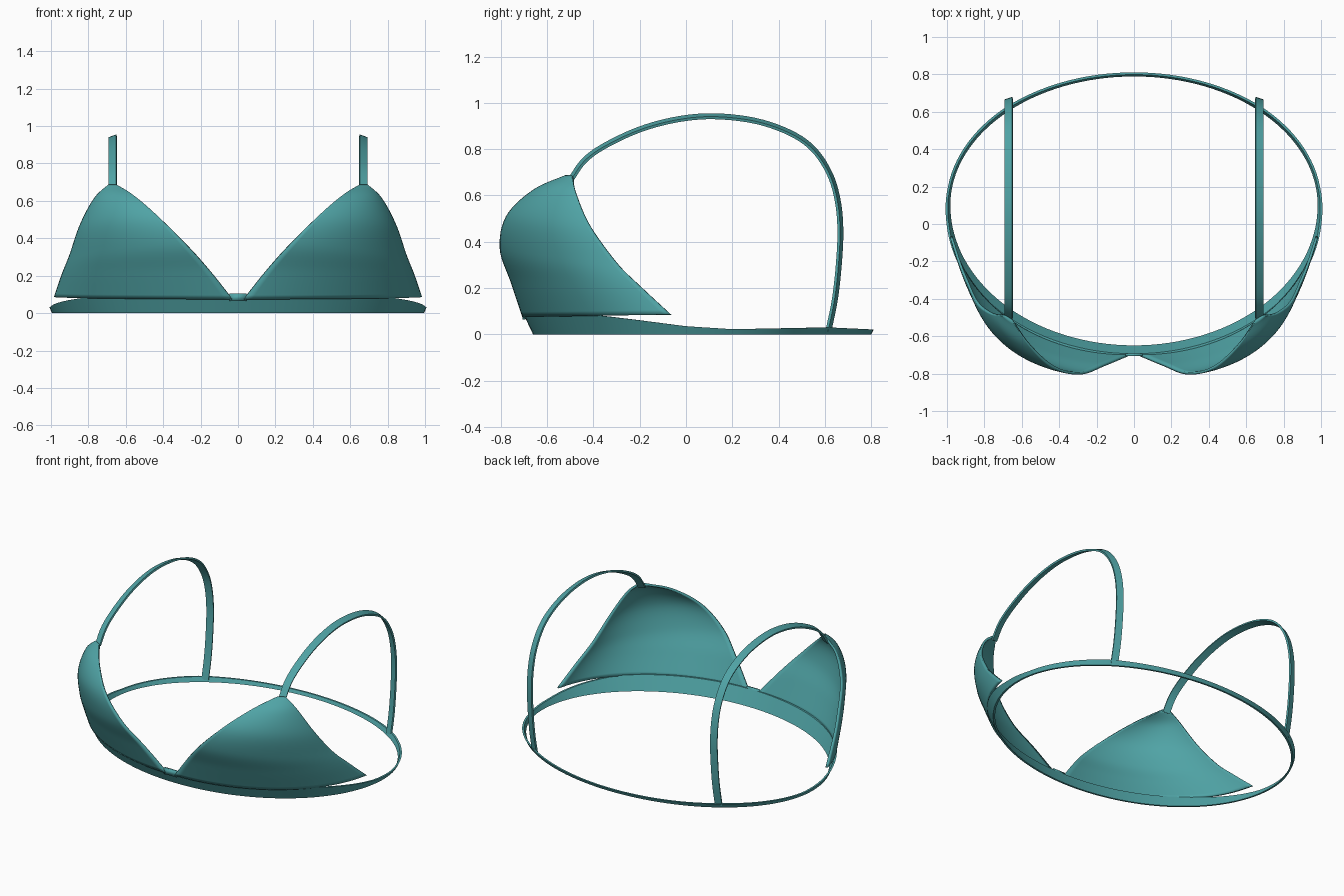
import bpy, bmesh, math
from mathutils import Vector

if "Cube" in bpy.data.objects:
    bpy.data.objects.remove(bpy.data.objects["Cube"])

teal = bpy.data.materials.new("teal_fabric")
teal.diffuse_color = (0.08, 0.37, 0.38, 1)
teal.use_nodes = True
teal.node_tree.nodes["Principled BSDF"].inputs["Base Color"].default_value = teal.diffuse_color


def spline(pts, t):
    """Catmull-Rom point at t in 0..1 along the given points."""
    p = [Vector(q) for q in pts]
    p = [2 * p[0] - p[1]] + p + [2 * p[-1] - p[-2]]
    n = len(p) - 3
    i = min(int(t * n), n - 1)
    f = t * n - i
    a, b, c, d = p[i:i + 4]
    return 0.5 * (2 * b + (c - a) * f + (2 * a - 5 * b + 4 * c - d) * f * f
                  + (3 * b - a - 3 * c + d) * f ** 3)


def grid_object(name, rows, wrap_u=False, wrap_v=False, caps=False, thick=0, mirror=False):
    """Skin a list of point rows into one smooth mesh object."""
    bm = bmesh.new()
    vs = [[bm.verts.new(p) for p in r] for r in rows]
    nr, nc = len(vs), len(vs[0])
    for i in range(nr if wrap_v else nr - 1):
        for j in range(nc if wrap_u else nc - 1):
            k, l = (i + 1) % nr, (j + 1) % nc
            bm.faces.new((vs[i][j], vs[i][l], vs[k][l], vs[k][j]))
    if caps:
        bm.faces.new(vs[0])
        bm.faces.new(vs[-1])
    bmesh.ops.recalc_face_normals(bm, faces=bm.faces)
    me = bpy.data.meshes.new(name)
    bm.to_mesh(me)
    bm.free()
    me.materials.append(teal)
    ob = bpy.data.objects.new(name, me)
    bpy.context.collection.objects.link(ob)
    if thick:
        m = ob.modifiers.new("thickness", 'SOLIDIFY')
        m.thickness, m.offset = thick, 0
    if mirror:
        ob.modifiers.new("mirror", 'MIRROR')
    bpy.ops.object.select_all(action='DESELECT')
    bpy.context.view_layer.objects.active = ob
    ob.select_set(True)
    bpy.ops.object.shade_smooth_by_angle(angle=math.radians(40))
    return ob


# under band: oval ring, tall and flared at the front, thin at the back
heights = [(-0.70, 0.095), (-0.40, 0.088), (-0.20, 0.062), (0.0, 0.035),
           (0.2, 0.022), (0.6, 0.03), (0.81, 0.02)]


def band_height(y):
    for (y0, h0), (y1, h1) in zip(heights, heights[1:]):
        if y <= y1:
            f = min(max((y - y0) / (y1 - y0), 0), 1)
            return h0 + (h1 - h0) * f
    return heights[-1][1]


rows = []
for i in range(128):
    a = 2 * math.pi * i / 128
    s, c = math.sin(a), math.cos(a)
    ry = 0.755 if c > 0 else 0.695
    x, y = 0.988 * s, 0.1 - ry * c
    h = band_height(y)
    flare = 0.045 * h / 0.095
    row = []
    for r, z in ((-0.006, 0), (0.006, 0), (flare + 0.006, h), (flare - 0.006, h)):
        row.append((x + r * s, y - r * c, z))
    rows.append(row)
grid_object("under_band", rows, wrap_u=True, wrap_v=True)

# cups: patch between the neckline edge and the armhole edge
neck = [(0.03, -0.70, 0.075), (0.15, -0.75, 0.225), (0.28, -0.798, 0.37),
        (0.42, -0.77, 0.51), (0.55, -0.655, 0.62), (0.65, -0.515, 0.683)]
arm = [(0.978, -0.065, 0.085), (0.935, -0.20, 0.21), (0.895, -0.30, 0.31),
       (0.84, -0.415, 0.47), (0.765, -0.475, 0.61), (0.69, -0.49, 0.683)]
a0, a1 = math.asin(0.03 / 0.99), math.asin(0.978 / 0.99)
rows = []
for i in range(33):
    v = i / 32
    A, B = spline(neck, v), spline(arm, v)
    row = []
    for j in range(33):
        u = j / 32
        a = a0 + (a1 - a0) * u
        oval = Vector((0.99 * math.sin(a), 0.1 - 0.8 * math.cos(a), 0.08))
        first = Vector((0.99 * math.sin(a0), 0.1 - 0.8 * math.cos(a0), 0.08))
        last = Vector((0.99 * math.sin(a1), 0.1 - 0.8 * math.cos(a1), 0.08))
        bulge = oval - first.lerp(last, u)
        row.append(A.lerp(B, u) + bulge * (1 - v) ** 1.1)
    rows.append(row)
grid_object("cups", rows, thick=0.014, mirror=True)

# small bridge joining the cups
rows = [[(x, -0.70, z) for x in (-0.045, 0, 0.045)] for z in (0.065, 0.104)]
grid_object("centre_bridge", rows, thick=0.014)

# shoulder straps: flat ribbon swept from cup peak to the back of the band
path = [(-0.50, 0.665), (-0.44, 0.75), (-0.35, 0.815), (-0.2, 0.885), (-0.04, 0.928),
        (0.12, 0.942), (0.3, 0.922), (0.45, 0.87), (0.55, 0.80), (0.62, 0.695),
        (0.655, 0.58), (0.667, 0.45), (0.66, 0.3), (0.643, 0.15), (0.615, 0.012)]
pts = [(0.67, y, z) for y, z in path]
X = Vector((1, 0, 0))
roll = 0.33
rows = []
for i in range(71):
    t = i / 70
    p = spline(pts, t)
    tan = (spline(pts, min(t + 0.005, 1)) - spline(pts, max(t - 0.005, 0))).normalized()
    out = X.cross(tan)
    w = X * math.cos(roll) - out * math.sin(roll)
    n = X * math.sin(roll) + out * math.cos(roll)
    rows.append([p + w * a * 0.022 + n * b * 0.006
                 for a, b in ((-1, -1), (1, -1), (1, 1), (-1, 1))])
grid_object("shoulder_straps", rows, wrap_u=True, caps=True, mirror=True)
